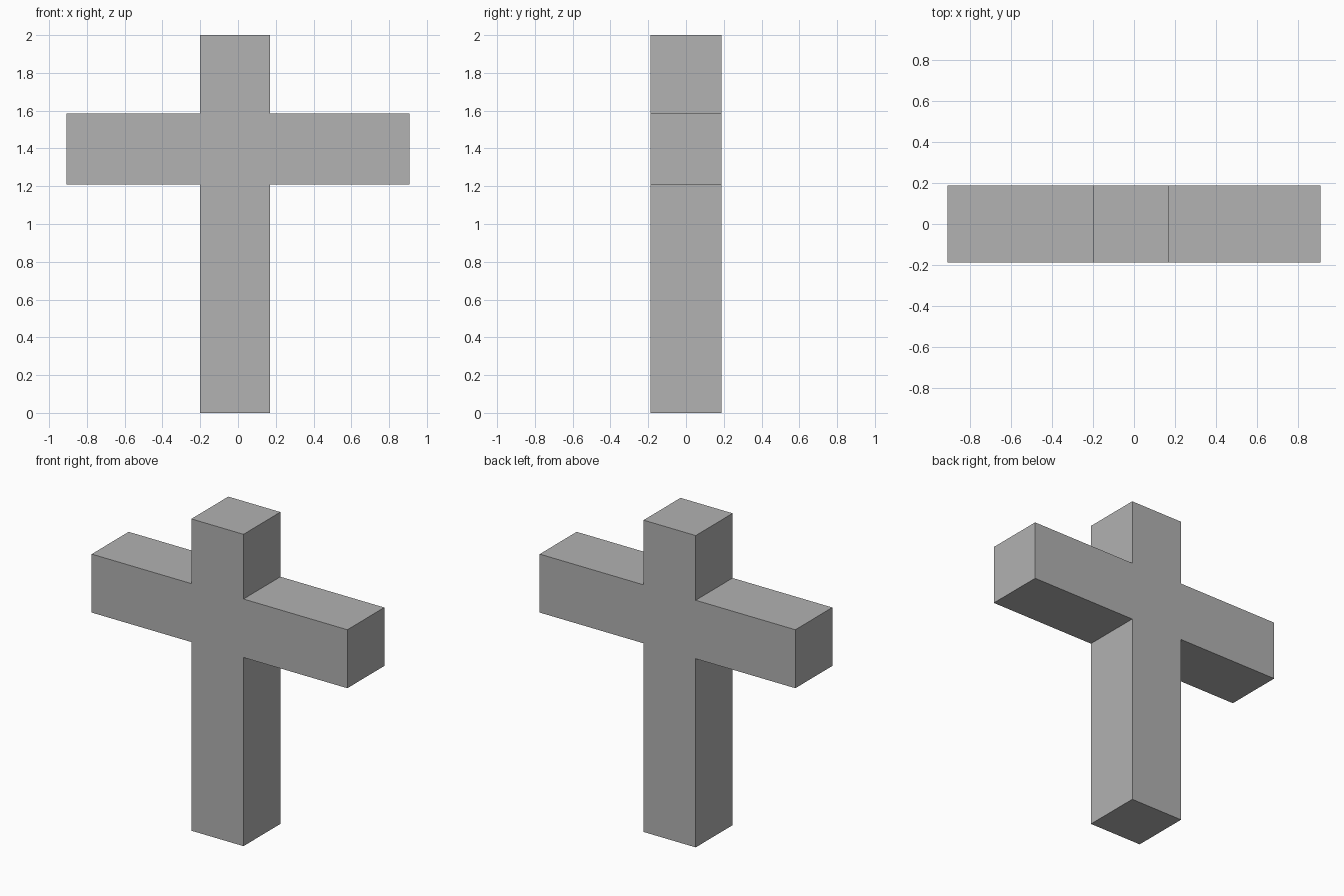
import bpy
import bmesh
from mathutils import Vector

cube = bpy.data.objects.get("Cube")
if cube:
    bpy.data.objects.remove(cube, do_unlink=True)

# Main dimensions
POST_L, POST_R = -0.2, 0.17
ARM = 0.907
ARM_BOTTOM, ARM_TOP, HEIGHT = 1.21, 1.585, 2.0
DEPTH = 0.374

# Plain grey material
grey = bpy.data.materials.new("plain_grey")
grey.use_nodes = True
colour = (0.445, 0.445, 0.445, 1)
grey.diffuse_color = colour
grey.node_tree.nodes["Principled BSDF"].inputs["Base Color"].default_value = colour

# Cross outline, extruded from front to back
outline = [
    (POST_L, 0), (POST_R, 0),
    (POST_R, ARM_BOTTOM), (ARM, ARM_BOTTOM), (ARM, ARM_TOP), (POST_R, ARM_TOP),
    (POST_R, HEIGHT), (POST_L, HEIGHT),
    (POST_L, ARM_TOP), (-ARM, ARM_TOP), (-ARM, ARM_BOTTOM), (POST_L, ARM_BOTTOM),
]
bm = bmesh.new()
front = bm.faces.new([bm.verts.new((x, -DEPTH / 2, z)) for x, z in outline])
result = bmesh.ops.extrude_face_region(bm, geom=[front], use_keep_orig=True)
back_verts = [g for g in result["geom"] if isinstance(g, bmesh.types.BMVert)]
bmesh.ops.translate(bm, verts=back_verts, vec=Vector((0, DEPTH, 0)))
bmesh.ops.recalc_face_normals(bm, faces=bm.faces)

mesh = bpy.data.meshes.new("cross")
bm.to_mesh(mesh)
bm.free()
mesh.materials.append(grey)
cross = bpy.data.objects.new("cross", mesh)
bpy.context.collection.objects.link(cross)
